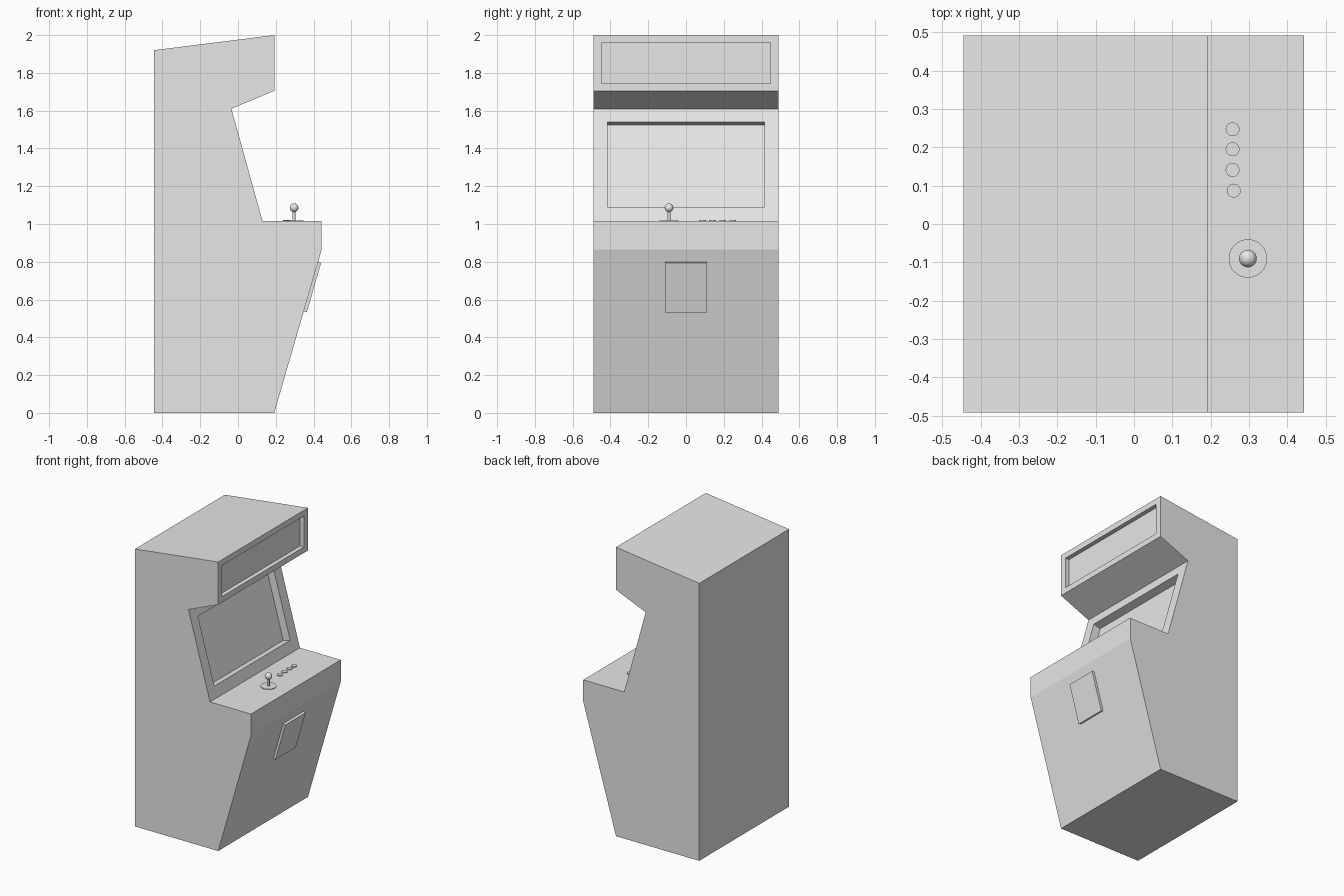
import bpy, bmesh, math
from mathutils import Vector, Matrix

if "Cube" in bpy.data.objects:
    bpy.data.objects.remove(bpy.data.objects["Cube"])

grey = bpy.data.materials.new("plain grey")
grey.diffuse_color = (0.8, 0.8, 0.8, 1)
grey.use_nodes = True
grey.node_tree.nodes["Principled BSDF"].inputs["Base Color"].default_value = grey.diffuse_color


def add_object(name, bm, smooth=False):
    bmesh.ops.recalc_face_normals(bm, faces=bm.faces[:])
    mesh = bpy.data.meshes.new(name)
    bm.to_mesh(mesh)
    bm.free()
    mesh.materials.append(grey)
    if smooth:
        for p in mesh.polygons:
            p.use_smooth = len(p.vertices) <= 4
    obj = bpy.data.objects.new(name, mesh)
    bpy.context.collection.objects.link(obj)
    return obj


def cylinder(name, x, y, z0, z1, r0, r1=None, segs=32):
    bm = bmesh.new()
    bmesh.ops.create_cone(bm, cap_ends=True, segments=segs, radius1=r0,
                          radius2=r0 if r1 is None else r1, depth=z1 - z0,
                          matrix=Matrix.Translation((x, y, (z0 + z1) / 2)))
    return add_object(name, bm)


def recess(bm, face, half_y, z_low, z_high, depth):
    """Replace a sloping quad by a frame, four walls and a sunken panel."""
    outer = list(face.verts)
    normal = face.normal.copy()
    low = min((v.co for v in outer), key=lambda c: c.z).copy()
    high = max((v.co for v in outer), key=lambda c: c.z).copy()
    mid_z = (low.z + high.z) / 2
    rim, deep = [], []
    for v in outer:
        z = z_high if v.co.z > mid_z else z_low
        x = low.x + (high.x - low.x) * (z - low.z) / (high.z - low.z)
        p = Vector((x, math.copysign(half_y, v.co.y), z))
        rim.append(bm.verts.new(p))
        deep.append(bm.verts.new(p - normal * depth))
    bm.faces.remove(face)
    for i in range(4):
        j = (i + 1) % 4
        bm.faces.new((outer[i], outer[j], rim[j], rim[i]))
        bm.faces.new((rim[i], rim[j], deep[j], deep[i]))
    bm.faces.new(deep)


# Cabinet: side profile extruded across the width
profile = [(-0.445, 0), (0.192, 0), (0.443, 0.865), (0.443, 1.015), (0.13, 1.015),
           (-0.035, 1.61), (0.192, 1.705), (0.192, 2.0), (-0.445, 1.92)]
W = 0.491
bm = bmesh.new()
left = [bm.verts.new((x, -W, z)) for x, z in profile]
right = [bm.verts.new((x, W, z)) for x, z in profile]
n = len(profile)
bm.faces.new(left)
bm.faces.new(right[::-1])
strips = [bm.faces.new((left[i], right[i], right[(i + 1) % n], left[(i + 1) % n]))
          for i in range(n)]
bmesh.ops.recalc_face_normals(bm, faces=bm.faces[:])
recess(bm, strips[4], 0.415, 1.09, 1.54, 0.055)    # screen
recess(bm, strips[6], 0.447, 1.745, 1.96, 0.03)    # lit sign panel
add_object("cabinet", bm)

# Coin door: thin plate on the sloping lower front
slope = Vector((0.251, 0, 0.865)).normalized()
out = Vector((slope.z, 0, -slope.x))
centre = Vector((0.192 + 0.251 * 0.668 / 0.865, 0, 0.668)) + out * 0.004
rot = Matrix((out, Vector((0, 1, 0)), slope)).transposed().to_4x4()
bm = bmesh.new()
bmesh.ops.create_cube(bm, size=1, matrix=Matrix.Translation(centre) @ rot
                      @ Matrix.Diagonal((0.026, 0.222, 0.272, 1)))
add_object("coin_door", bm)

# Joystick: dust disc, shaft and ball
JX, JY = 0.297, -0.09
cylinder("joystick_disc", JX, JY, 1.01, 1.019, 0.05)
cylinder("joystick_shaft", JX, JY, 1.012, 1.08, 0.008, segs=16)
bm = bmesh.new()
bmesh.ops.create_uvsphere(bm, u_segments=32, v_segments=16, radius=0.023,
                          matrix=Matrix.Translation((JX, JY, 1.086)))
add_object("joystick_ball", bm, smooth=True)

# Four buttons in a slightly uneven row
for i, (x, y) in enumerate([(0.26, 0.087), (0.257, 0.141), (0.257, 0.195), (0.257, 0.247)]):
    cylinder(f"button_{i + 1}", x, y, 1.01, 1.021, 0.018)
